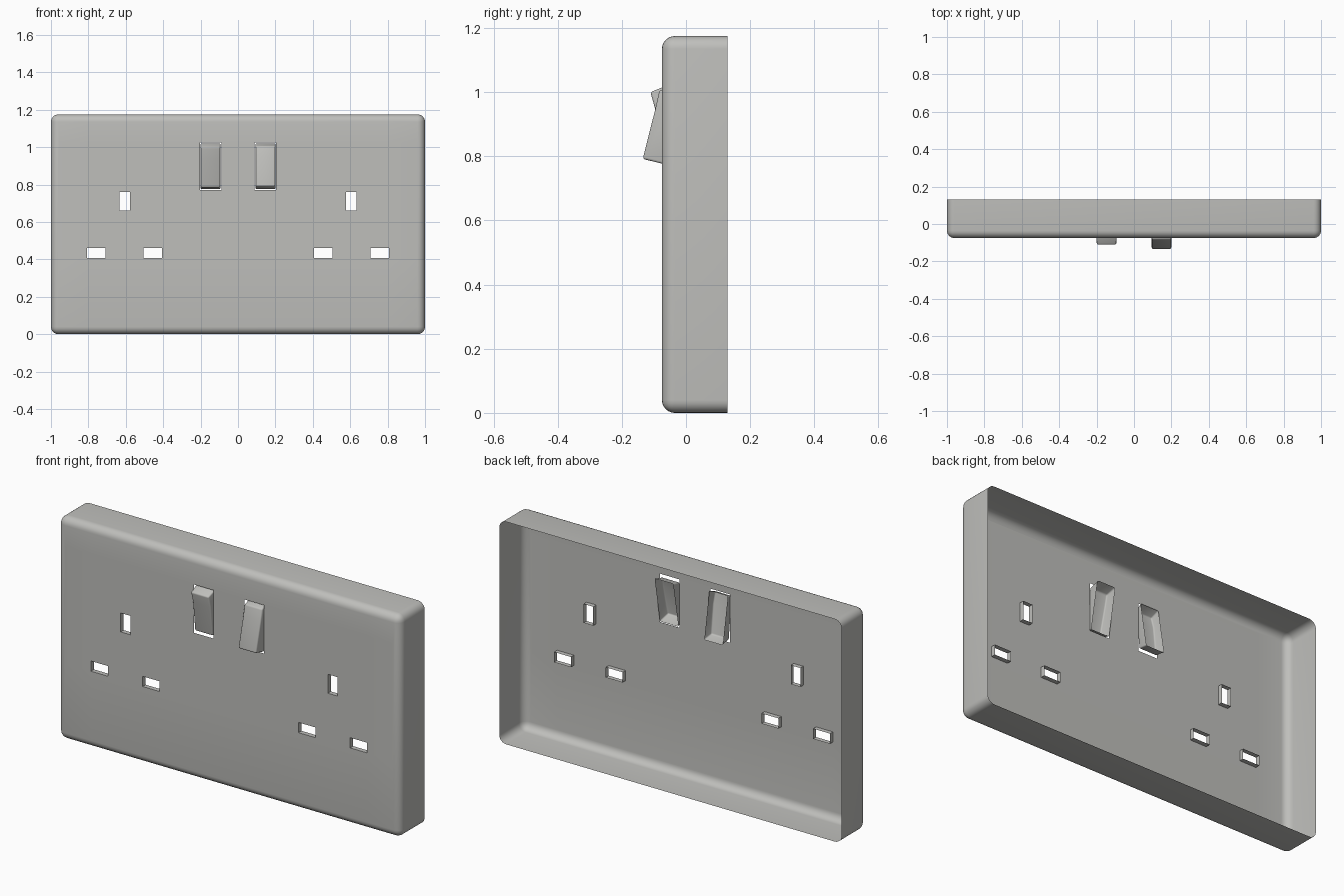
import bpy, bmesh
from mathutils import Vector

if "Cube" in bpy.data.objects:
    bpy.data.objects.remove(bpy.data.objects["Cube"], do_unlink=True)

grey = bpy.data.materials.new("light_grey_plastic")
grey.use_nodes = True
colour = (0.52, 0.52, 0.50, 1)
grey.diffuse_color = colour
grey.node_tree.nodes["Principled BSDF"].inputs["Base Color"].default_value = colour

FRONT, BACK, HEIGHT = -0.075, 0.13, 1.175


def finish(bm, name):
    mesh = bpy.data.meshes.new(name)
    bm.to_mesh(mesh)
    bm.free()
    mesh.materials.append(grey)
    obj = bpy.data.objects.new(name, mesh)
    bpy.context.collection.objects.link(obj)
    bpy.ops.object.select_all(action="DESELECT")
    obj.select_set(True)
    bpy.context.view_layer.objects.active = obj
    bpy.ops.object.shade_smooth_by_angle(angle=0.6)
    return obj


def front_faces(bm):
    return [f for f in bm.faces if f.normal.y < -0.999]


def build_faceplate():
    # Open-backed box with rounded front and corners
    bm = bmesh.new()
    bmesh.ops.create_cube(bm, size=1)
    for v in bm.verts:
        v.co = Vector((v.co.x * 2, FRONT if v.co.y < 0 else BACK, (v.co.z + 0.5) * HEIGHT))
    bm.normal_update()
    rounded = [e for e in bm.edges if any(v.co.y < 0 for v in e.verts)]
    bmesh.ops.bevel(bm, geom=rounded, offset=0.04, segments=6, profile=0.5, affect="EDGES")
    bm.normal_update()
    bmesh.ops.delete(bm, geom=[f for f in bm.faces if f.normal.y > 0.99], context="FACES")

    # Openings as (centre x, centre z, width, height)
    pins, switches = [], []
    for side in (-1, 1):
        pins.append((side * 0.605, 0.71, 0.056, 0.10))
        pins += [(side * x, 0.433, 0.098, 0.054) for x in (0.455, 0.757)]
        switches.append((side * 0.147, 0.8975, 0.115, 0.255))

    # Cut the front into a grid along every opening edge
    holes = pins + switches
    cuts = [(Vector((1, 0, 0)), x + s * w / 2) for x, z, w, h in holes for s in (-1, 1)]
    cuts += [(Vector((0, 0, 1)), z + s * h / 2) for x, z, w, h in holes for s in (-1, 1)]
    for axis, distance in cuts:
        bm.normal_update()
        faces = front_faces(bm)
        geom = set(faces)
        for f in faces:
            geom.update(f.edges)
            geom.update(f.verts)
        bmesh.ops.bisect_plane(bm, geom=list(geom), dist=1e-5,
                               plane_co=axis * distance, plane_no=axis)
    bm.normal_update()

    # Remove the openings, giving the pin slots a short inward lip
    def inside(f, hole):
        c = f.calc_center_median()
        x, z, w, h = hole
        return abs(c.x - x) < w / 2 and abs(c.z - z) < h / 2

    for hole in holes:
        gone = [f for f in front_faces(bm) if inside(f, hole)]
        rim = [e for f in gone for e in f.edges
               if sum(g in gone for g in e.link_faces) == 1]
        bmesh.ops.delete(bm, geom=gone, context="FACES_ONLY")
        inner = [e for e in bm.edges if not e.link_faces]
        rim = [e for e in rim if e.is_valid and e not in inner]
        bmesh.ops.delete(bm, geom=inner, context="EDGES")
        if hole in pins:
            lip = bmesh.ops.extrude_edge_only(bm, edges=rim)["geom"]
            for v in lip:
                if isinstance(v, bmesh.types.BMVert):
                    v.co.y += 0.025
    return finish(bm, "faceplate")


def build_rocker(name, x, profile):
    # Hollow rocker: side profile (y, z) swept across x, open at the back
    bm = bmesh.new()
    last = len(profile) - 1
    rows = []
    for side in (-1, 1):
        rows.append([bm.verts.new((x + side * (0.054 if i in (0, last) else 0.052), y, z))
                     for i, (y, z) in enumerate(profile)])
    for row in rows:
        bm.faces.new(row)
    for i in range(len(profile)):
        j = (i + 1) % len(profile)
        face = bm.faces.new((rows[0][i], rows[0][j], rows[1][j], rows[1][i]))
        if i == last:
            back = face
    bmesh.ops.recalc_face_normals(bm, faces=bm.faces)
    rim = set(back.edges)
    bmesh.ops.delete(bm, geom=[back], context="FACES_ONLY")
    edges = [e for e in bm.edges if e not in rim and e.calc_face_angle(0) > 0.6]
    bmesh.ops.bevel(bm, geom=edges, offset=0.007, segments=3, profile=0.5, affect="EDGES")
    return finish(bm, name)


build_faceplate()
# Left rocker is tipped out at the bottom, right rocker at the top
build_rocker("left_switch", 0.147,
             [(-0.07, 0.776), (-0.135, 0.792), (-0.095, 0.95), (-0.083, 1.005), (-0.025, 1.02)])
build_rocker("right_switch", -0.147,
             [(-0.02, 0.776), (-0.077, 0.785), (-0.094, 0.94), (-0.111, 1.0), (-0.062, 1.02)])
